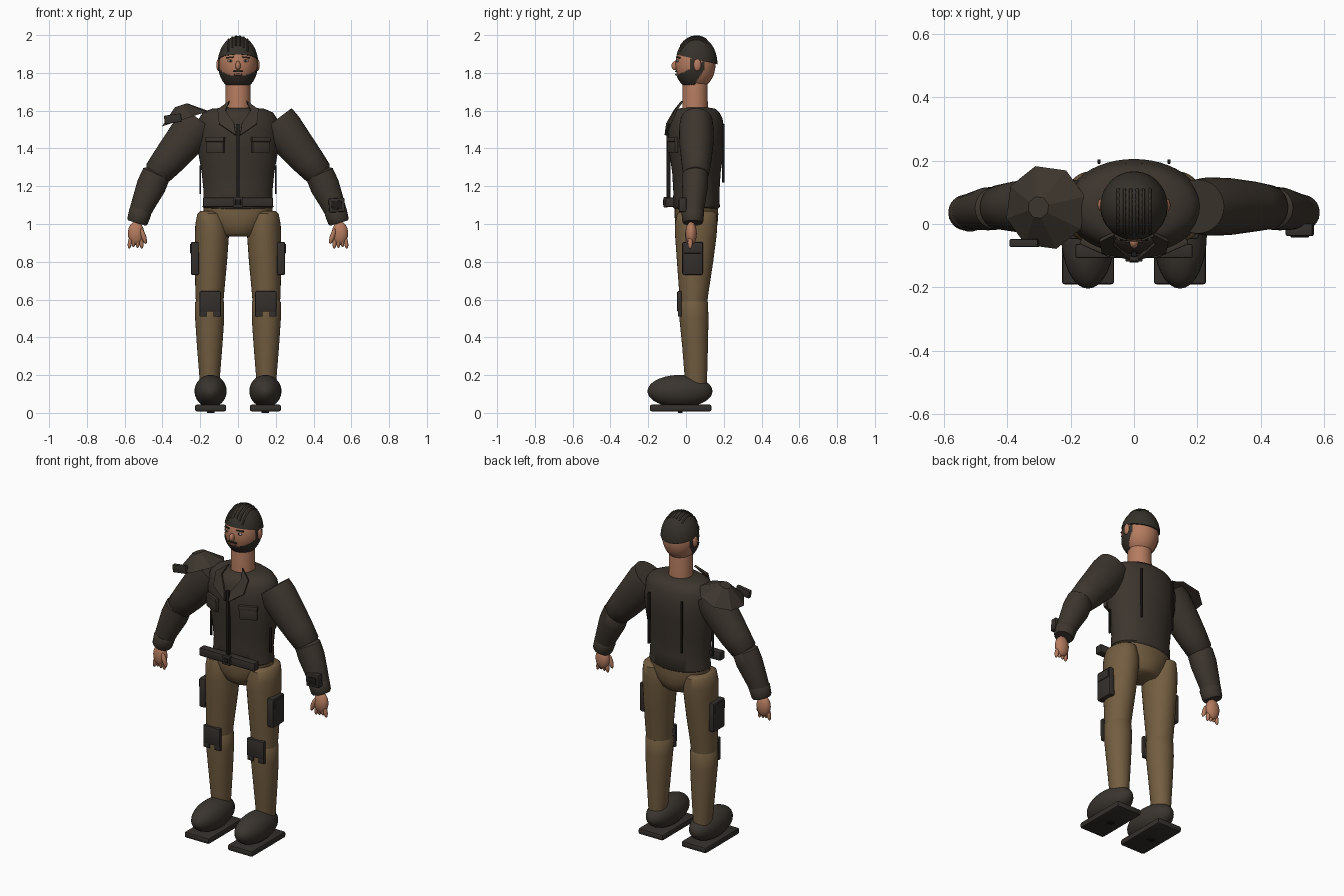
import bpy, bmesh
from math import sin, cos, pi, radians, sqrt
from mathutils import Matrix, Vector, Euler

if "Cube" in bpy.data.objects:
    bpy.data.objects.remove(bpy.data.objects["Cube"])


def material(name, *rgb):
    m = bpy.data.materials.new(name)
    m.use_nodes = True
    m.diffuse_color = (*rgb, 1)
    m.node_tree.nodes["Principled BSDF"].inputs["Base Color"].default_value = (*rgb, 1)
    return m


JACKET = material("dark jacket", .046, .036, .027)
TROUSERS = material("khaki trousers", .17, .11, .052)
SKIN = material("skin", .46, .2, .115)
HAIR = material("dark hair", .036, .03, .023)
GEAR = material("gear", .034, .029, .025)
BOOT = material("boot", .042, .035, .028)
BLACK = material("black trim", .012, .011, .01)
WHITE = material("eye white", .5, .45, .4)
LIP = material("lips", .3, .12, .09)


def finish(name, bm, mat, angle=35):
    bmesh.ops.recalc_face_normals(bm, faces=bm.faces)
    me = bpy.data.meshes.new(name)
    bm.to_mesh(me)
    bm.free()
    me.materials.append(mat)
    if angle:
        me.shade_smooth()
        me.set_sharp_from_angle(angle=radians(angle))
    ob = bpy.data.objects.new(name, me)
    bpy.context.collection.objects.link(ob)
    return ob


def box(name, mat, loc, size, rot=(0, 0, 0), bevel=.006):
    bm = bmesh.new()
    bmesh.ops.create_cube(bm, size=1, matrix=Matrix.Diagonal((*size, 1)))
    if bevel:
        bmesh.ops.bevel(bm, geom=bm.edges[:], offset=bevel, segments=2, profile=.5, affect='EDGES')
    bm.transform(Matrix.Translation(loc) @ Euler([radians(a) for a in rot]).to_matrix().to_4x4())
    return finish(name, bm, mat)


def ball_mesh(loc, radii, rot=0, u=32, v=20):
    bm = bmesh.new()
    bmesh.ops.create_uvsphere(bm, u_segments=u, v_segments=v, radius=1)
    bm.transform(Matrix.Translation(loc) @ Matrix.Rotation(radians(rot), 4, 'Y') @ Matrix.Diagonal((*radii, 1)))
    return bm


def ball(name, mat, loc, radii, rot=0):
    return finish(name, ball_mesh(loc, radii, rot), mat, 60)


def loft(name, mat, sections, tilt=0, n=32):
    """Skin elliptical sections (x, y, z, radius across, radius deep)."""
    bm = bmesh.new()
    t = radians(tilt)
    rings = []
    for x, y, z, a, b in sections:
        ring = []
        for i in range(n):
            c, s = cos(2 * pi * i / n), sin(2 * pi * i / n)
            ring.append(bm.verts.new((x + a * c * cos(t), y + b * s, z + a * c * sin(t))))
        rings.append(ring)
    for p, q in zip(rings, rings[1:]):
        for i in range(n):
            bm.faces.new((p[i], p[(i + 1) % n], q[(i + 1) % n], q[i]))
    bm.faces.new(rings[0])
    bm.faces.new(rings[-1])
    return finish(name, bm, mat, 45)


def plate(name, mat, points, thickness):
    bm = bmesh.new()
    bm.faces.new([bm.verts.new(p) for p in points])
    ob = finish(name, bm, mat, 0)
    mod = ob.modifiers.new("thickness", 'SOLIDIFY')
    mod.thickness, mod.offset = thickness, 0
    return ob


# torso and neck
loft("jacket_body", JACKET, [(0, .055, z, a, b) for z, a, b in (
    (1.08, .175, .115), (1.09, .187, .124), (1.17, .182, .122), (1.27, .192, .128), (1.4, .214, .146),
    (1.49, .218, .15), (1.56, .206, .138), (1.59, .185, .122), (1.61, .14, .1), (1.617, .06, .06))], n=48)
loft("neck", SKIN, [(0, .048, z, r, r) for z, r in ((1.58, .068), (1.74, .066), (1.78, .06))])
loft("pelvis", TROUSERS, [(0, .055, z, a, b) for z, a, b in (
    (.935, .09, .075), (.95, .105, .095), (1.0, .15, .112), (1.05, .182, .116), (1.1, .184, .114))])

# jacket front: zip, belt, buckle, back seams
box("zip", BLACK, (0, -.093, 1.33), (.018, .022, .4), bevel=.003)
box("belt", GEAR, (0, -.085, 1.115), (.37, .045, .05))
box("buckle", GEAR, (0, -.108, 1.115), (.055, .02, .056), bevel=.004)
box("buckle_centre", BLACK, (0, -.118, 1.115), (.03, .006, .03), bevel=.002)

for s, side in ((1, "left"), (-1, "right")):
    # collar, pocket and straps
    plate(side + "_collar", JACKET, [(s * x, y, z) for x, y, z in (
        (.045, -.02, 1.65), (.108, -.052, 1.605), (.1, -.088, 1.53),
        (.012, -.108, 1.47), (.02, -.1, 1.53), (.066, -.06, 1.6))], .012)
    box(side + "_pocket", JACKET, (s * .12, -.071, 1.415), (.1, .02, .075), (0, 0, s * 24), .004)
    box(side + "_pocket_flap", JACKET, (s * .12, -.074, 1.448), (.106, .022, .026), (0, 0, s * 24), .004)
    box(side + "_side_strap", BLACK, (s * .2, .03, 1.235), (.01, .012, .15), bevel=.002)
    box(side + "_back_seam", BLACK, (s * .11, .197, 1.375), (.01, .014, .31), bevel=.002)

    # arm
    loft(side + "_upper_arm", JACKET, [(s * x, y, z, a, b) for x, y, z, a, b in (
        (.2, .055, 1.55, .105, .085), (.235, .055, 1.505, .108, .092), (.3, .055, 1.42, .1, .09),
        (.37, .055, 1.335, .088, .08), (.425, .053, 1.27, .076, .07), (.44, .052, 1.25, .05, .05))], s * 37)
    loft(side + "_forearm", JACKET, [(s * x, y, z, a, b) for x, y, z, a, b in (
        (.422, .052, 1.285, .05, .045), (.432, .05, 1.265, .076, .068), (.46, .048, 1.2, .078, .068),
        (.5, .042, 1.11, .064, .06), (.525, .038, 1.05, .056, .052))], s * 24)
    loft(side + "_cuff", JACKET, [(s * x, .036, z, a, a) for x, z, a in (
        (.513, 1.075, .054), (.517, 1.065, .06), (.532, 1.015, .056), (.535, 1.005, .05))], s * 17)

    # hand
    ball(side + "_palm", SKIN, (s * .54, .027, .95), (.043, .03, .062))
    for i in range(4):
        ball(f"{side}_finger_{i + 1}", SKIN, (s * (.512 + .02 * i), .022, .902 + .004 * (i % 3)),
             (.011, .013, .033), s * (6 - 5 * i))
    ball(side + "_thumb", SKIN, (s * .5, .008, .935), (.013, .014, .042), s * 18)

    # leg
    loft(side + "_thigh", TROUSERS, [(s * x, y, z, a, b) for x, y, z, a, b in (
        (.15, .06, 1.068, .05, .085), (.143, .057, 1.055, .072, .105), (.138, .054, 1.0, .088, .112),
        (.138, .052, .94, .09, .11), (.143, .048, .8, .085, .096), (.149, .042, .65, .077, .079),
        (.15, .04, .59, .073, .073), (.15, .04, .578, .055, .055))])
    loft(side + "_shin", TROUSERS, [(s * x, y, z, a, b) for x, y, z, a, b in (
        (.15, .04, .61, .06, .06), (.15, .04, .585, .077, .076), (.15, .042, .5, .077, .077),
        (.15, .048, .35, .067, .068), (.15, .052, .2, .055, .06), (.15, .055, .14, .05, .055))])

    # boot
    ball(side + "_boot", BOOT, (s * .145, -.032, .115), (.085, .172, .086))
    box(side + "_sole", GEAR, (s * .145, -.028, .026), (.165, .326, .036), bevel=.01)
    box(side + "_tread", BLACK, (s * .145, -.03, .008), (.04, .025, .016), bevel=.002)

    # knee guard with notched lower edge, thigh pouch
    box(side + "_knee_guard", GEAR, (s * .147, -.035, .59), (.112, .024, .108))
    for d in (-.036, .036):
        box(side + "_knee_tab", GEAR, (s * .147 + d, -.033, .528), (.04, .02, .038), bevel=.004)
    box(side + "_pouch", GEAR, (s * .228, .035, .818), (.044, .11, .176), bevel=.01)
    box(side + "_pouch_lid", GEAR, (s * .25, .035, .87), (.008, .09, .05), bevel=.002)

    # ear, eye, brow
    ball(side + "_ear", SKIN, (s * .103, .06, 1.842), (.012, .02, .032))
    ball(side + "_eye", WHITE, (s * .04, -.044, 1.864), (.016, .007, .007))
    ball(side + "_iris", BLACK, (s * .04, -.048, 1.864), (.007, .005, .007))
    box(side + "_brow", HAIR, (s * .042, -.041, 1.882), (.042, .014, .007), (0, s * 6, s * 20), .002)

# head, nose, mouth
ball("head", SKIN, (0, .05, 1.845), (.1, .106, .132))
ball("nose", SKIN, (0, -.057, 1.838), (.014, .02, .024))
box("mouth", LIP, (0, -.051, 1.792), (.04, .012, .01), bevel=.003)
box("moustache", HAIR, (0, -.053, 1.808), (.055, .012, .007), bevel=.003)

# beard: a shell over the jaw with sideburns
bm = ball_mesh((0, .05, 1.842), (.105, .11, .135), u=96, v=72)


def bearded(p):
    top = 1.875 if .025 < p.y < .075 else 1.783 + .55 * max(0, p.y + .05)
    return p.y < .1 and 1.7 + 1.5 * max(0, p.y - .02) < p.z < top


bmesh.ops.delete(bm, geom=[f for f in bm.faces if not bearded(f.calc_center_median())], context='FACES')
finish("beard", bm, HAIR, 60)

# hair cap, cut on a plane that dips to the back
bm = ball_mesh((0, .055, 1.85), (.107, .111, .145), u=48, v=32)
bmesh.ops.bisect_plane(bm, geom=bm.verts[:] + bm.edges[:] + bm.faces[:], plane_co=(0, .055, 1.872),
                       plane_no=(0, .24, 1), clear_inner=True)
bmesh.ops.holes_fill(bm, edges=[e for e in bm.edges if e.is_boundary])
finish("hair", bm, HAIR, 45)

# hair strands combed over the crown
for i in range(6):
    x = -.05 + .02 * i
    cu = bpy.data.curves.new("hair_strand", 'CURVE')
    cu.dimensions, cu.bevel_depth, cu.bevel_resolution = '3D', .005, 1
    cu.use_fill_caps = True
    sp = cu.splines.new('POLY')
    sp.points.add(7)
    for j, p in enumerate(sp.points):
        y = -.03 + .02 * j
        p.co = (x, y, 1.85 + .145 * sqrt(1 - (x / .107) ** 2 - ((y - .055) / .111) ** 2), 1)
    cu.materials.append(HAIR)
    bpy.context.collection.objects.link(bpy.data.objects.new(f"hair_strand_{i + 1}", cu))

# faceted shoulder guard on the right
bm = bmesh.new()
bmesh.ops.create_cone(bm, cap_ends=True, segments=8, radius1=.135, radius2=.035, depth=.075)
bm.transform(Matrix.Translation((-.29, .052, 1.593)) @ Matrix.Rotation(radians(-18), 4, 'Y')
             @ Matrix.Rotation(radians(15), 4, 'Z'))
finish("shoulder_guard", bm, JACKET, 0)
box("shoulder_guard_tab", GEAR, (-.345, -.06, 1.557), (.09, .025, .045), (0, -8, 0), .004)

# wrist device on the left forearm
box("wrist_device", GEAR, (.523, -.018, 1.1), (.085, .04, .075), (0, -4, 0))
box("wrist_screen", BLACK, (.523, -.039, 1.1), (.055, .006, .045), (0, -4, 0), .002)
